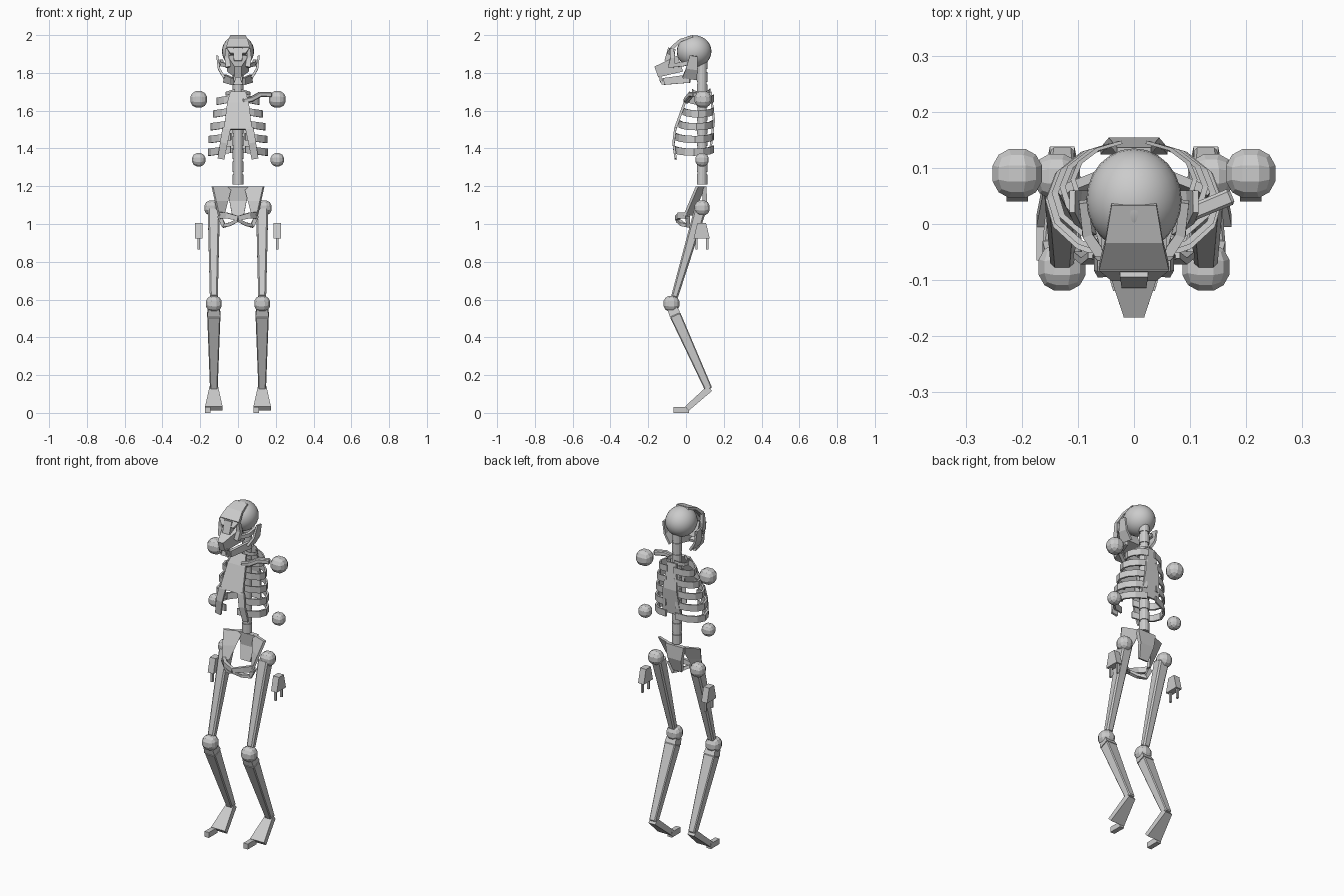
import bpy, bmesh
from math import cos, sin, pi
from mathutils import Vector

default_cube = bpy.data.objects.get("Cube")
if default_cube:
    bpy.data.objects.remove(default_cube, do_unlink=True)

bone = bpy.data.materials.new("bone_grey")
bone.use_nodes = True
bone.diffuse_color = (.6, .6, .6, 1)
bone.node_tree.nodes["Principled BSDF"].inputs["Base Color"].default_value = bone.diffuse_color

ACROSS, ALONG, UP = Vector((1, 0, 0)), Vector((0, 1, 0)), Vector((0, 0, 1))


def finish(name, bm, mirror=False, smooth=False, chamfer=0):
    bmesh.ops.recalc_face_normals(bm, faces=bm.faces)
    for face in bm.faces:
        face.smooth = smooth
    mesh = bpy.data.meshes.new(name)
    bm.to_mesh(mesh)
    bm.free()
    mesh.materials.append(bone)
    part = bpy.data.objects.new(name, mesh)
    bpy.context.collection.objects.link(part)
    if mirror:
        part.modifiers.new("mirror", 'MIRROR')
    if chamfer:
        part.modifiers.new("chamfer", 'BEVEL').width = chamfer


def loft(name, rings, **options):
    """Bridge equal rings of points and cap both ends."""
    bm = bmesh.new()
    loops = [[bm.verts.new(point) for point in ring] for ring in rings]
    for lower, upper in zip(loops, loops[1:]):
        for i in range(len(lower)):
            bm.faces.new((lower[i - 1], lower[i], upper[i], upper[i - 1]))
    bm.faces.new(loops[0])
    bm.faces.new(loops[-1])
    finish(name, bm, **options)


def bar(name, path, wide, deep, ref=ACROSS, **options):
    """Rectangular bar along a path; wide and deep are (start, end) half sizes."""
    points = [Vector(p) for p in path]
    last = len(points) - 1
    rings = []
    for i, point in enumerate(points):
        tangent = (points[min(i + 1, last)] - points[max(i - 1, 0)]).normalized()
        side = (ref - tangent * ref.dot(tangent)).normalized()
        depth = tangent.cross(side)
        mix = i / last
        side *= wide[0] + (wide[-1] - wide[0]) * mix
        depth *= deep[0] + (deep[-1] - deep[0]) * mix
        rings.append([point + side + depth, point - side + depth,
                      point - side - depth, point + side - depth])
    loft(name, rings, **options)


def joint(name, location, size):
    """Ball made from a rounded, gridded cube."""
    bm = bmesh.new()
    bmesh.ops.create_cube(bm)
    bmesh.ops.subdivide_edges(bm, edges=bm.edges[:], cuts=2, use_grid_fill=True)
    for vert in bm.verts:
        vert.co = Vector(location) + vert.co.normalized() * size * 1.1
    finish(name, bm)


def vertebra(name, height, radius, thickness):
    bm = bmesh.new()
    bmesh.ops.create_cone(bm, cap_ends=True, segments=12, radius1=radius,
                          radius2=radius, depth=thickness)
    bmesh.ops.translate(bm, verts=bm.verts, vec=(0, .085, height))
    finish(name, bm)


def rib(level, width, front, back, half_height):
    """Half hoop, sagging at the side, from breastbone to spine."""
    middle, depth = (front + back) / 2, (back - front) / 2
    rings = []
    for step in range(7):
        angle = pi * (step / 7 - .42)
        x, y = width * cos(angle), depth * sin(angle)
        z = level - .02 * cos(angle)
        rings.append([(x * inset, middle + y * inset, z + rise) for inset, rise in
                      ((1, half_height), (1, -half_height), (.92, -half_height), (.92, half_height))])
    loft("rib", rings, mirror=True)


# Cranium
bm = bmesh.new()
bmesh.ops.create_uvsphere(bm, u_segments=24, v_segments=14, radius=.085)
for vert in bm.verts:
    vert.co.y *= 1.08
    vert.co += Vector((0, .043, 1.914))
finish("cranium", bm, smooth=True)

# Face
brow = Vector((0, -.075, 1.93))
bar("brow_plate", [(0, .035, 1.994), (0, -.03, 1.972), brow], (.04, .062), (.006, .01))
bar("brow_ridge", [brow, (0, -.095, 1.9)], (.062, .04), (.01, .008))
bar("nose_bridge", [brow, (0, -.09, 1.86)], (.025, .022), (.02, .025))
bar("snout", [(0, -.03, 1.85), (0, -.157, 1.805)], (.058, .018), (.045, .03))
bar("fang", [(.02, -.135, 1.79), (.018, -.135, 1.75)], (.007, .003), (.008, .003), mirror=True)
bar("eye_rim", [(.057, -.075, 1.93), (.06, -.07, 1.88), (.05, -.08, 1.83)],
    (.008, .015), (.01, .015), mirror=True)
bar("cheek_arch", [(.05, -.07, 1.84), (.083, -.02, 1.845), (.09, .04, 1.86)],
    (.01, .012), (.01, .008), ref=UP, mirror=True)

# Lower jaw with flaring back branches
jaw_corner = Vector((.07, .02, 1.77))
bar("jaw_branch", [(.11, .04, 1.89), (.1, .03, 1.82), jaw_corner], (.02, .04), (.005, .007),
    ref=ALONG, mirror=True)
bar("jaw_side", [jaw_corner, (.028, -.115, 1.755)], (.022, .018), (.008, .01),
    ref=UP, mirror=True)
bar("jaw_chin", [(0, -.075, 1.748), (0, -.128, 1.757)], (.035, .024), (.008, .018))

# Spine
for i in range(10):
    height = 1.235 + i * .068
    vertebra("vertebra", height, .028, .054)
    vertebra("spine_disc", height + .034, .024, .016)

# Rib cage
for i in range(5):
    climb = i / 4
    rib(1.4 + .27 * climb, .158 - .045 * climb ** 2, -.07 + .075 * climb ** 1.5, .15, .019)
rib(1.71, .065, .03, .13, .01)
margin = Vector((.06, -.056, 1.51))
bar("breastbone", [(0, .022, 1.7), (0, -.008, 1.64), (0, -.058, 1.5)], (.04, .075), (.006, .007))
bar("rib_margin", [margin, (.075, -.066, 1.43), (.09, -.055, 1.345)],
    (.022, .018), (.006, .006), mirror=True)
bar("back_plate", [(0, .13, 1.7), (0, .148, 1.55), (0, .13, 1.4)], (.03, .06), (.006, .006))

# Collar bone, on the left side only
bar("collar_bone", [(.025, 0, 1.65), (.07, .005, 1.66), (.115, .025, 1.685), (.175, .05, 1.685)],
    (.013, .014), (.014, .015), ref=UP, chamfer=.005)

# Pelvis
bar("sacrum", [(0, .095, 1.198), (0, .1, 1.12), (0, .075, 1.04)], (.06, .03), (.014, .008))
wing_rings = []
for top in (1, .5, 0):
    inner = Vector((.08 - .04 * top, .035 + .07 * top, 1.045 + .153 * top))
    outer = Vector((.106 + .034 * top, .065 * top, inner.z))
    wall = Vector((-.008, -.014, 0))
    wing_rings.append([inner, outer, outer + wall, inner + wall])
loft("hip_wing", wing_rings, mirror=True)
socket = Vector((.1, .01, 1.045))
bar("upper_hip_ring", [socket, (.06, -.035, 1.045), (0, -.05, 1.03)],
    (.018, .012), (.009, .009), ref=UP, mirror=True)
bar("lower_hip_ring", [socket, (.075, .01, .99), (.04, -.02, 1), (0, -.045, 1.02)],
    (.012, .01), (.012, .008), ref=ALONG, mirror=True)

# Limbs; the toes sit on the same edge of both feet
for side, sign in (("left", 1), ("right", -1)):
    hand, leg = sign * .208, sign * .128
    joint(side + "_shoulder", (hand, .09, 1.66), .044)
    joint(side + "_elbow", (hand, .085, 1.34), .035)
    joint(side + "_hip", (sign * .138, .085, 1.085), .04)
    joint(side + "_knee", (leg, -.077, .578), .042)

    bar(side + "_hand", [(hand, .083, 1.005), (hand, .083, .922)], (.019, .019), (.023, .043))
    for y in (.055, .113):
        bar(side + "_finger", [(hand, y, .93), (hand, y, .866)], (.006, .006), (.006, .006))

    bar(side + "_thigh", [(leg, .077, 1.08), (leg, -.062, .61)], (.032, .021), (.032, .018),
        chamfer=.008)
    bar(side + "_knee_cap", [(leg, -.073, .555), (leg, -.058, .52)], (.03, .035), (.026, .03))
    bar(side + "_shin", [(leg, -.058, .52), (leg, .12, .125)], (.035, .02), (.03, .02),
        chamfer=.005)
    bar(side + "_ankle", [(leg, .126, .13), (leg, .005, .023)], (.022, .046), (.018, .015))
    toe = leg - .032
    bar(side + "_toe", [(toe, .015, .016), (toe, -.065, .016)], (.014, .014), (.016, .016))
